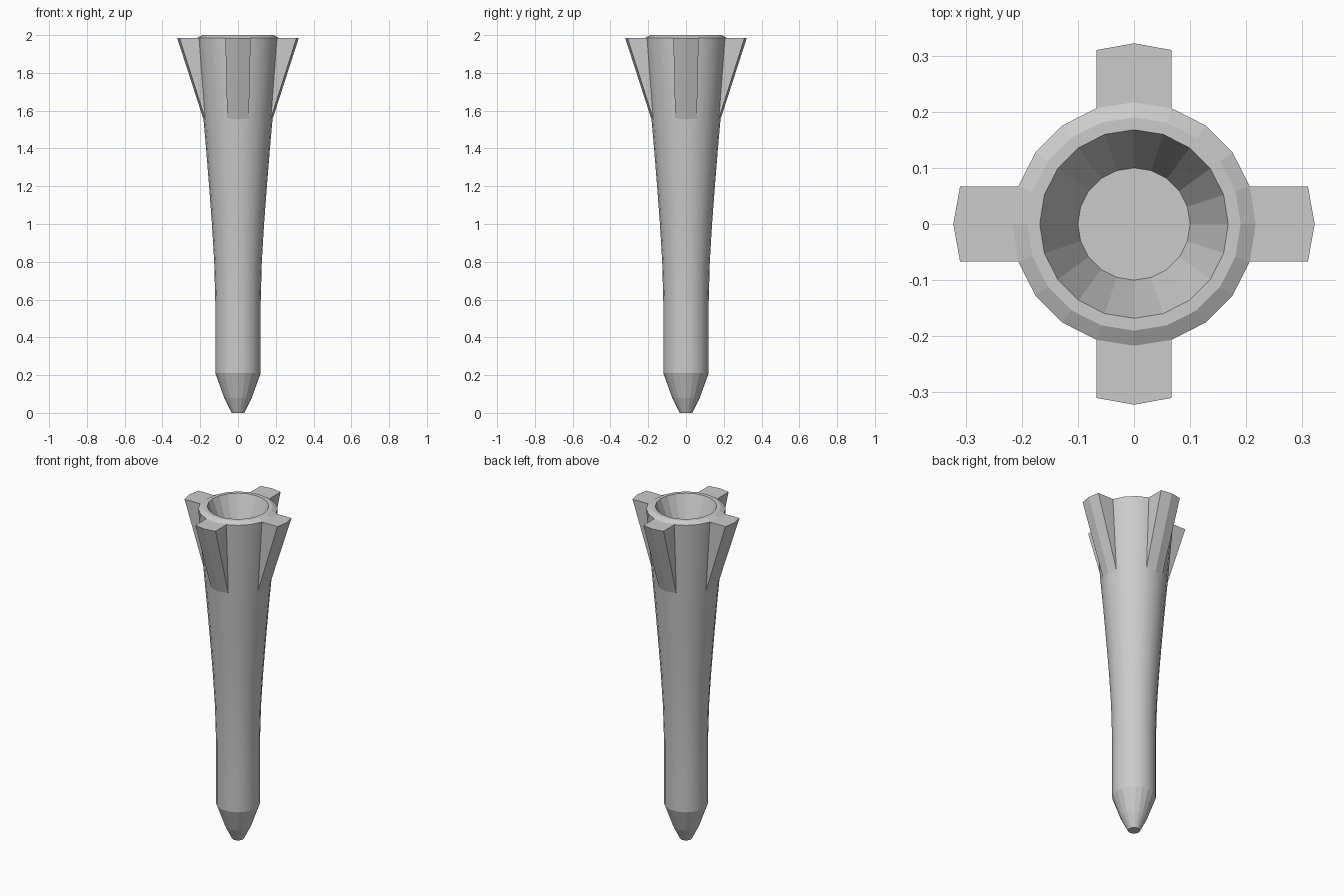
import bpy, bmesh, math

if "Cube" in bpy.data.objects:
    bpy.data.objects.remove(bpy.data.objects["Cube"])

SIDES = 20


def finish(bm, name, smooth=None):
    bmesh.ops.recalc_face_normals(bm, faces=bm.faces)
    for f in bm.faces:
        f.smooth = bool(smooth and smooth(f.calc_center_median(), f.normal))
    mesh = bpy.data.meshes.new(name)
    bm.to_mesh(mesh)
    bm.free()
    obj = bpy.data.objects.new(name, mesh)
    bpy.context.collection.objects.link(obj)
    return obj


def lathe(name, profile, smooth):
    bm = bmesh.new()
    rings = [[bm.verts.new((r * math.cos(2 * math.pi * i / SIDES),
                            r * math.sin(2 * math.pi * i / SIDES), z))
              for i in range(SIDES)] for r, z in profile]
    for a, b in zip(rings, rings[1:]):
        for i in range(SIDES):
            j = (i + 1) % SIDES
            bm.faces.new((a[i], a[j], b[j], b[i]))
    bm.faces.new(rings[0])
    bm.faces.new(rings[-1])
    return finish(bm, name, smooth)


# Flared shaft with blunt tip, bevelled rim and shallow cup
profile = [(0.033, 0), (0.073, 0.08), (0.12, 0.21), (0.12, 0.58), (0.126, 0.8),
           (0.138, 1.0), (0.153, 1.2), (0.169, 1.4), (0.185, 1.58),
           (0.217, 1.985), (0.19, 2.0), (0.168, 2.0), (0.10, 1.83)]
lathe("shaft", profile, lambda c, n: 0.21 < c.z < 1.98 and math.hypot(c.x, c.y) > 0.11
      and c.x * n.x + c.y * n.y > 0)


# Four wedge fins, each covering two sides of the shaft
def fin(index):
    bm = bmesh.new()
    turn = index * math.pi / 2
    c, s = math.cos(turn), math.sin(turn)

    def v(x, y, z):
        return bm.verts.new((x * c - y * s, x * s + y * c, z))

    inner = [v(0.205, y, 1.985) for y in (-0.067, 0.067)]
    outer = [v(x, y, 1.985) for x, y in ((0.31, -0.067), (0.322, 0), (0.31, 0.067))]
    foot = [v(x, y, 1.555) for x, y in ((0.173, -0.057), (0.183, 0), (0.173, 0.057))]
    bm.faces.new((inner[0], *outer, inner[1]))
    bm.faces.new((outer[0], foot[0], foot[1], outer[1]))
    bm.faces.new((outer[1], foot[1], foot[2], outer[2]))
    bm.faces.new((inner[0], foot[0], outer[0]))
    bm.faces.new((inner[1], outer[2], foot[2]))
    bm.faces.new((inner[0], inner[1], foot[2], foot[0]))
    bm.faces.new(foot)
    finish(bm, f"fin_{index + 1}")


for k in range(4):
    fin(k)
